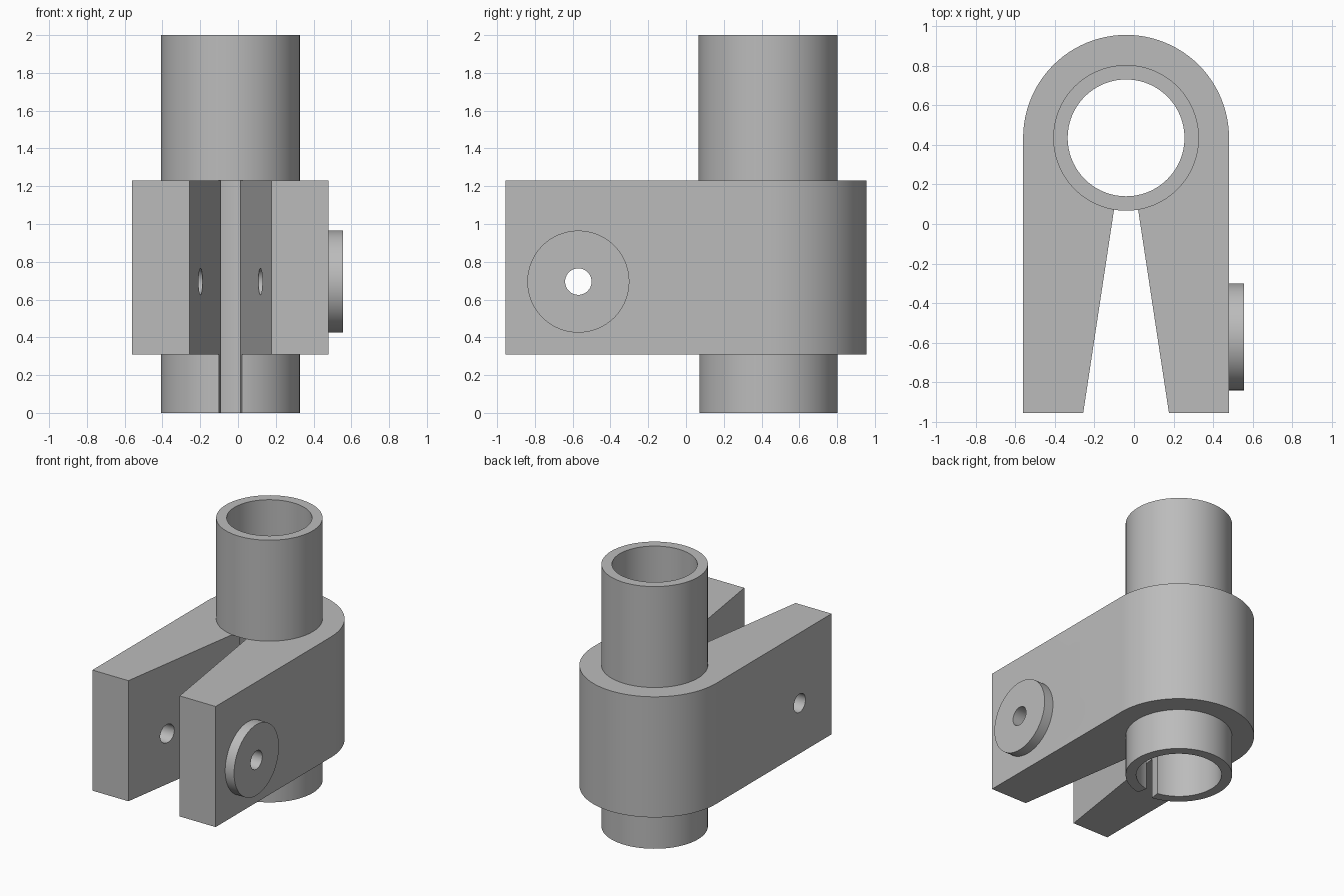
import bpy, bmesh, math
from mathutils import Matrix

if "Cube" in bpy.data.objects:
    bpy.data.objects.remove(bpy.data.objects["Cube"], do_unlink=True)

CX, CY = -0.04, 0.435               # axis of the tube
PIN_Y, PIN_Z = -0.57, 0.695         # axis of the cross hole
LOW, HIGH = 0.31, 1.23              # clamp body height range
R_BODY, R_TUBE, R_BORE = 0.52, 0.368, 0.295
SEGMENTS = 96

steel = bpy.data.materials.new("grey metal")
steel.use_nodes = True
GREY = (0.5, 0.5, 0.5, 1)
steel.diffuse_color = GREY
steel.node_tree.nodes["Principled BSDF"].inputs["Base Color"].default_value = GREY


def add_object(name, bm):
    bmesh.ops.recalc_face_normals(bm, faces=bm.faces)
    mesh = bpy.data.meshes.new(name)
    bm.to_mesh(mesh)
    bm.free()
    mesh.materials.append(steel)
    obj = bpy.data.objects.new(name, mesh)
    bpy.context.collection.objects.link(obj)
    return obj


def prism(name, outline, z0, z1):
    bm = bmesh.new()
    face = bm.faces.new([bm.verts.new((x, y, z0)) for x, y in outline])
    top = bmesh.ops.extrude_face_region(bm, geom=[face])["geom"]
    verts = [v for v in top if isinstance(v, bmesh.types.BMVert)]
    bmesh.ops.translate(bm, verts=verts, vec=(0, 0, z1 - z0))
    return add_object(name, bm)


def cylinder(name, radius, start, end, along_x=False):
    if along_x:
        matrix = (Matrix.Translation(((start + end) / 2, PIN_Y, PIN_Z))
                  @ Matrix.Rotation(math.pi / 2, 4, 'Y'))
    else:
        matrix = Matrix.Translation((CX, CY, (start + end) / 2))
    bm = bmesh.new()
    bmesh.ops.create_cone(bm, cap_ends=True, segments=SEGMENTS, radius1=radius,
                          radius2=radius, depth=end - start, matrix=matrix)
    return add_object(name, bm)


def combine(target, tool, operation):
    mod = target.modifiers.new("combine", 'BOOLEAN')
    mod.operation, mod.solver, mod.object = operation, 'EXACT', tool
    bpy.context.view_layer.objects.active = target
    bpy.ops.object.modifier_apply(modifier=mod.name)
    bpy.data.objects.remove(tool, do_unlink=True)


def finish(obj):
    bpy.ops.object.select_all(action='DESELECT')
    obj.select_set(True)
    bpy.context.view_layer.objects.active = obj
    bpy.ops.object.shade_smooth_by_angle(angle=math.radians(30))


# Clamp body: rounded back, straight sides
arc = [math.pi * i / 48 for i in range(49)]
outline = [(CX + R_BODY * math.cos(a), CY + R_BODY * math.sin(a)) for a in arc]
outline += [(CX - R_BODY, -0.955), (CX + R_BODY, -0.955)]
clamp = prism("clamp_body", outline, LOW, HIGH)

# Lower tube stub and side boss
combine(clamp, cylinder("lower_tube", R_TUBE, 0, 1.0), 'UNION')
combine(clamp, cylinder("boss", 0.27, 0.40, 0.555, True), 'UNION')

# Bore, cross hole and tapered slot between the arms
combine(clamp, cylinder("bore", R_BORE, -0.2, 1.6), 'DIFFERENCE')
combine(clamp, cylinder("cross_hole", 0.07, -0.9, 0.9, True), 'DIFFERENCE')
wedge = [(CX - 0.231, -1.05), (CX + 0.231, -1.05), (CX + 0.034, 0.25), (CX - 0.034, 0.25)]
combine(clamp, prism("slot", wedge, -0.2, 1.6), 'DIFFERENCE')
finish(clamp)

# Upper tube, unslotted
tube = cylinder("upper_tube", R_TUBE, HIGH, 2)
combine(tube, cylinder("tube_bore", R_BORE, HIGH - 0.2, 2.2), 'DIFFERENCE')
finish(tube)
